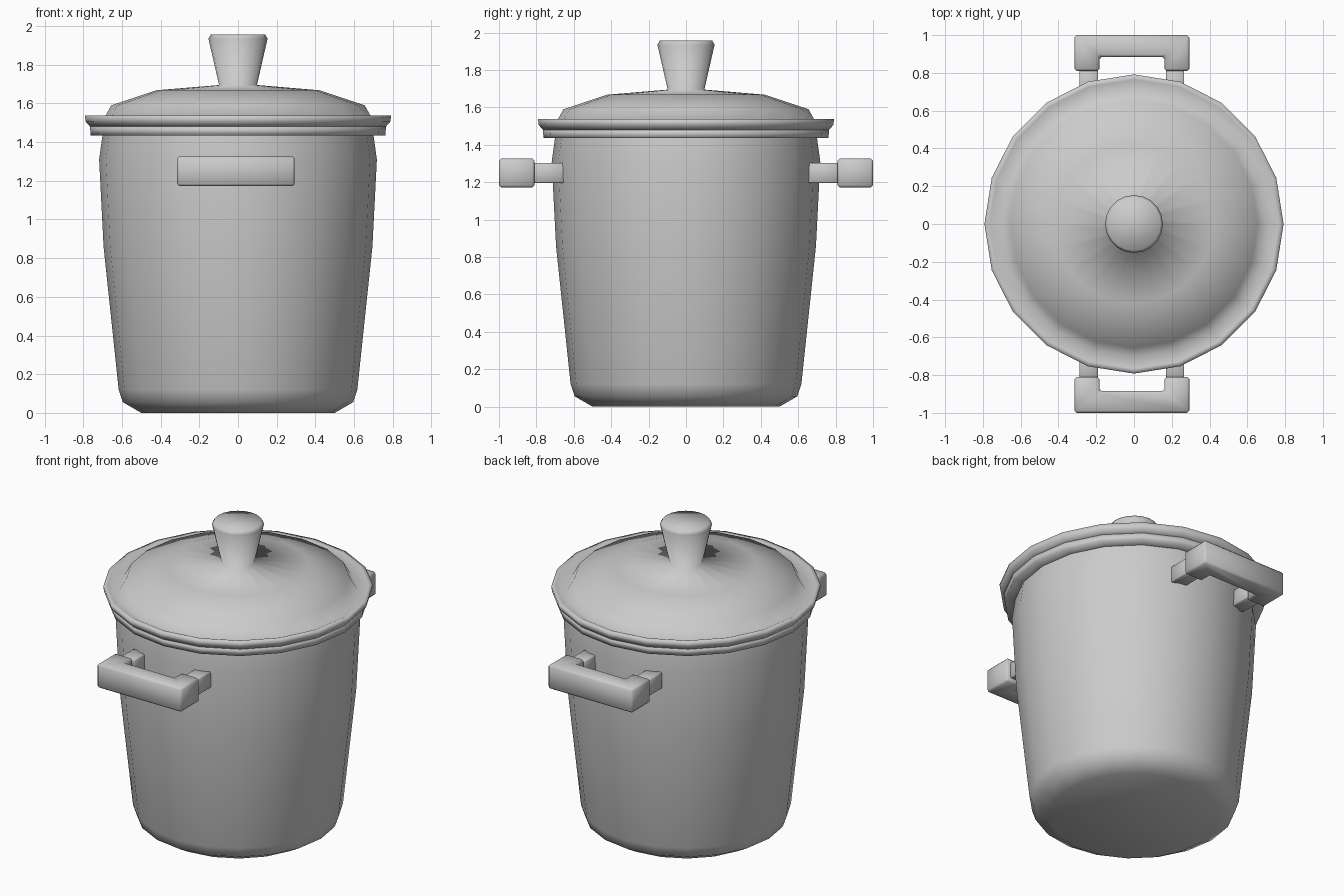
import bpy, bmesh
from math import cos, sin, tau

if "Cube" in bpy.data.objects:
    bpy.data.objects.remove(bpy.data.objects["Cube"])

SIDES = 20


def finish(name, bm, bevel=0.0):
    bmesh.ops.recalc_face_normals(bm, faces=bm.faces)
    mesh = bpy.data.meshes.new(name)
    bm.to_mesh(mesh)
    bm.free()
    for p in mesh.polygons:
        p.use_smooth = True
    obj = bpy.data.objects.new(name, mesh)
    bpy.context.collection.objects.link(obj)
    if bevel:
        mod = obj.modifiers.new("Bevel", 'BEVEL')
        mod.width = bevel
        mod.segments = 1
    return obj


def revolve(name, profile, cap_start=False, cap_end=False):
    """Spin (radius, z) points around the z axis."""
    bm = bmesh.new()
    rings = [[bm.verts.new((r * cos(tau * i / SIDES), r * sin(tau * i / SIDES), z))
              for i in range(SIDES)] for r, z in profile]
    for a, b in zip(rings, rings[1:]):
        for i in range(SIDES):
            j = (i + 1) % SIDES
            bm.faces.new((a[i], a[j], b[j], b[i]))
    if cap_start:
        bm.faces.new(rings[0])
    if cap_end:
        bm.faces.new(rings[-1])
    return finish(name, bm)


def extrude_outline(name, outline, z0, z1, bevel):
    """Raise an xy outline from z0 to z1."""
    bm = bmesh.new()
    face = bm.faces.new([bm.verts.new((x, y, z0)) for x, y in outline])
    new = bmesh.ops.extrude_face_region(bm, geom=[face])["geom"]
    bmesh.ops.translate(bm, vec=(0, 0, z1 - z0),
                        verts=[v for v in new if isinstance(v, bmesh.types.BMVert)])
    return finish(name, bm, bevel)


# Pot body, slightly tapered with a rolled bottom edge
revolve("pot_body", [(0.50, 0.0), (0.595, 0.055), (0.617, 0.12), (0.695, 0.86),
                     (0.718, 1.31), (0.70, 1.44)], cap_start=True)

# Pot rim under the lid
revolve("pot_rim", [(0.68, 1.435), (0.762, 1.435), (0.765, 1.482), (0.68, 1.482)])

# Lid with raised edge, dome and flared knob in one smooth surface
revolve("lid", [(0.70, 1.48), (0.765, 1.48), (0.787, 1.505), (0.792, 1.537),
                (0.765, 1.537), (0.70, 1.51), (0.655, 1.59), (0.42, 1.668),
                (0.098, 1.695), (0.153, 1.935), (0.14, 1.957)], cap_end=True)

# Front and back handles: U-shaped grip on two short arms
CX = -0.011
for side, s in (("front", -1), ("back", 1)):
    grip = [(-0.304, 0.81), (-0.304, 1.0), (0.304, 1.0), (0.304, 0.81),
            (0.172, 0.81), (0.172, 0.885), (-0.172, 0.885), (-0.172, 0.81)]
    extrude_outline(side + "_handle_grip", [(x + CX, y * s) for x, y in grip],
                    1.172, 1.327, 0.012)
    for end, e in (("left", -1), ("right", 1)):
        x0, x1 = CX + e * 0.18, CX + e * 0.277
        extrude_outline(f"{side}_handle_arm_{end}",
                        [(x0, s * 0.655), (x1, s * 0.655), (x1, s * 0.83), (x0, s * 0.83)],
                        1.197, 1.302, 0.004)
